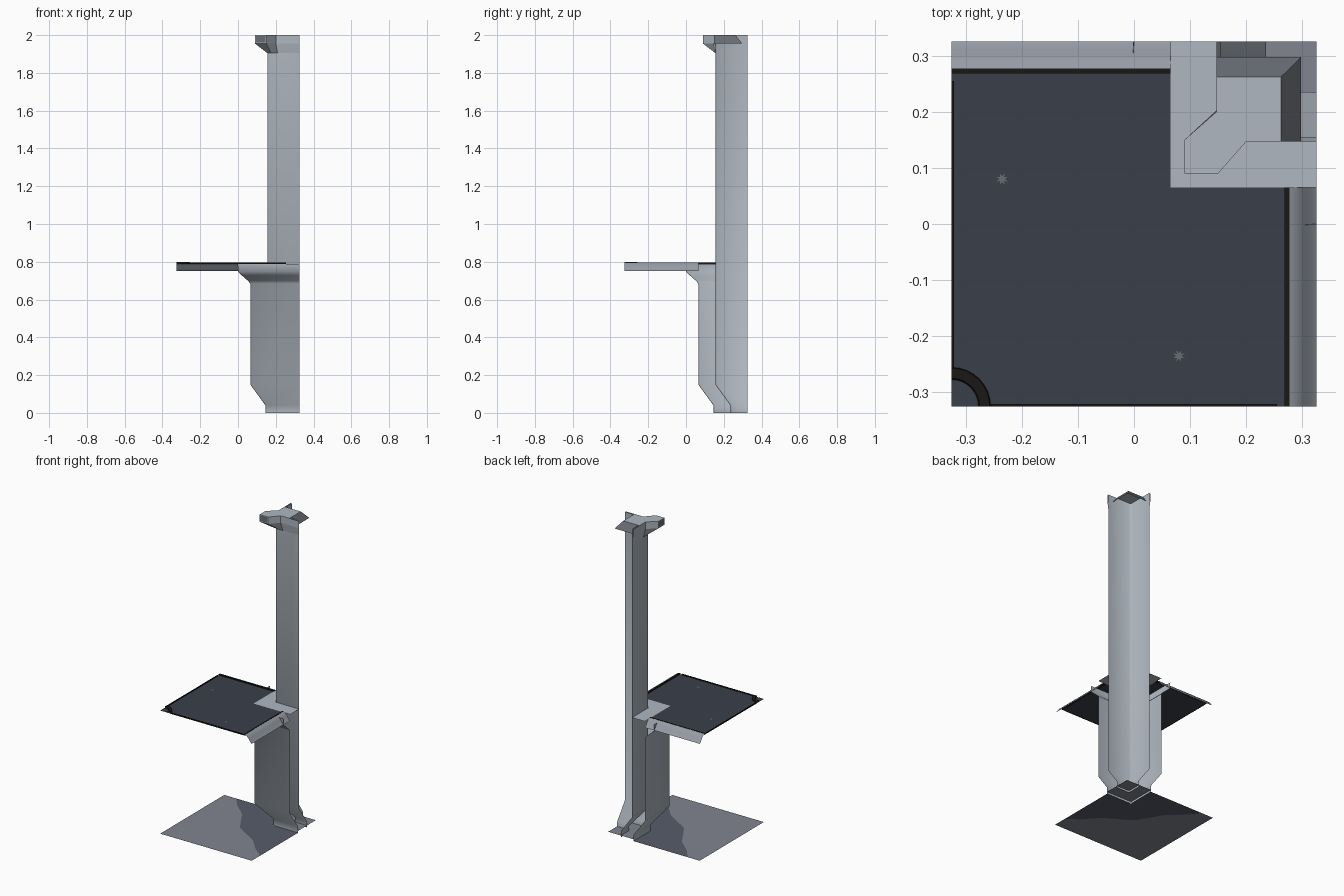
import bpy, math

if "Cube" in bpy.data.objects:
    bpy.data.objects.remove(bpy.data.objects["Cube"])

E = 0.325  # half width of the tile


def mat(name, r, g, b):
    m = bpy.data.materials.new(name)
    m.diffuse_color = (r, g, b, 1)
    m.use_nodes = True
    m.node_tree.nodes["Principled BSDF"].inputs["Base Color"].default_value = m.diffuse_color
    return m


WALL = mat("light_grey_wall", 0.43, 0.475, 0.525)
LIP = mat("mid_grey_lip", 0.31, 0.335, 0.38)
SHELF = mat("dark_slate", 0.042, 0.050, 0.067)
FLOOR = mat("floor_grey", 0.22, 0.235, 0.275)
SHADE = mat("dark_floor", 0.095, 0.107, 0.141)
BLACK = mat("black_rim", 0.010, 0.009, 0.008)
DARK = mat("dark_grey_trim", 0.14, 0.15, 0.175)


def make(name, verts, faces, m, both=False, smooth=False):
    """Mesh object; 'both' adds the copy reflected over the x = y diagonal."""
    verts, faces = list(verts), [list(f) for f in faces]
    if both:
        n = len(verts)
        faces += [[i + n for i in reversed(f)] for f in faces]
        verts += [(y, x, z) for x, y, z in verts]
    me = bpy.data.meshes.new(name)
    me.from_pydata(verts, [], faces)
    me.materials.append(m)
    ob = bpy.data.objects.new(name, me)
    bpy.context.collection.objects.link(ob)
    if smooth:
        bpy.ops.object.select_all(action='DESELECT')
        ob.select_set(True)
        bpy.context.view_layer.objects.active = ob
        bpy.ops.object.shade_smooth_by_angle(angle=math.radians(50))
    return ob


def flat(name, pts, z, m, both=False):
    return make(name, [(x, y, z) for x, y in pts], [range(len(pts))], m, both)


def loft(name, rows, m, both=False, smooth=False):
    """Quads between rows of equal point count."""
    n = len(rows[0])
    faces = [(r * n + i, r * n + i + 1, (r + 1) * n + i + 1, (r + 1) * n + i)
             for r in range(len(rows) - 1) for i in range(n - 1)]
    return make(name, [p for row in rows for p in row], faces, m, both, smooth)


def corner_wall(name, profile, m, c=0.008):
    """Sweep (offset, height) profile round the inner corner, open at the tile edge."""
    rows = []
    for d, z in profile:
        rows.append([(d, E, z), (d, d + c, z), (d + c, d, z), (E, d, z)])
    return loft(name, rows, m, smooth=True)


# Floor with a darker patch around the pillar foot
half = [(0.325, -0.24), (0.25, -0.18), (0.17, -0.09), (0.02, 0.0)]
edge = half + [(y, x) for x, y in reversed(half)]
flat("floor", [(-E, -E), (E, -E)] + edge + [(-E, E)], 0, FLOOR)
f = 0.145
flat("floor_dark_patch", list(reversed(edge)) + [(E, f), (f, f), (f, E)], 0, SHADE).data.flip_normals()
flat("foot_plate", [(f, f), (E, f), (E, E), (f, E)], 0.012, FLOOR)

# Tall pillar, lower panel and the ledge between them
corner_wall("pillar", [(0.235, 0), (0.235, 0.04), (0.155, 0.15), (0.155, 2.0)], WALL)
corner_wall("lower_panel", [(0.145, 0), (0.145, 0.04), (0.065, 0.15), (0.065, 0.685),
                            (0.052, 0.70), (0.02, 0.728), (0.0, 0.748), (-0.002, 0.787)], WALL)
corner_wall("ledge", [(0.065, 0.79), (0.155, 0.79)], WALL, c=0)

# Shelf top with the pillar corner cut out
s, k = 0.275, 0.065
flat("shelf", [(-E, -E), (s, -E), (s, k), (k, k), (k, s), (-E, s)], 0.79, SHELF)

# Rounded lip on the two outer shelf edges
prof = [(0.275, 0.797), (0.288, 0.792), (0.302, 0.778), (0.314, 0.759), (0.325, 0.75)]
loft("shelf_lip", [[(x, -E, z), (x, k, z)] for x, z in reversed(prof)], LIP, both=True, smooth=True)


# Thin black rims around the shelf
def rim(name, x0, x1, y0, y1):
    a, b = 0.789, 0.797
    rows = [[(x0, y0, a), (x0, y1, a)], [(x0, y0, b), (x0, y1, b)],
            [(x1, y0, b), (x1, y1, b)], [(x1, y0, a), (x1, y1, a)]]
    loft(name, rows, BLACK, both=True).data.flip_normals()


rim("outer_rim", 0.268, 0.277, -E, k)
rim("inner_rim", -E, -0.321, -0.255, 0.255)

# Quarter ring at the front left shelf corner
rows = []
for r, z in [(0.07, 0.788), (0.068, 0.798), (0.05, 0.798), (0.047, 0.788)]:
    rows.append([(-E + r * math.cos(t * math.pi / 16), -E + r * math.sin(t * math.pi / 16), z)
                 for t in range(9)])
loft("corner_ring", rows, BLACK).data.flip_normals()

# Small star-shaped bolts in the shelf
star = [((0.011 if i % 2 else 0.005) * math.cos(i * math.pi / 8),
         (0.011 if i % 2 else 0.005) * math.sin(i * math.pi / 8)) for i in range(16)]
flat("shelf_bolt", [(0.08 + x, -0.235 + y) for x, y in star], 0.792, DARK, both=True)

# Capital on top of the pillar: flare, riser and flat top
low = [(0.155, E), (0.155, 0.21), (0.155, 0.175), (0.155, 0.155),
       (0.175, 0.155), (0.21, 0.155), (E, 0.155)]
top = [(0.147, E), (0.147, 0.2), (0.09, 0.15), (0.09, 0.09),
       (0.15, 0.09), (0.2, 0.147), (E, 0.147)]
loft("capital", [[(x, y, 1.905) for x, y in low], [(x, y, 1.955) for x, y in top],
                 [(x, y, 2.0) for x, y in top]], WALL)
t = 0.262
flat("capital_top", [(0.147, t)] + top[1:-1] + [(t, 0.147), (t, t)], 2.0, WALL)

# Sloped trim behind the capital
loft("capital_trim", [[(0.298, 0.147, 1.955), (0.298, 0.298, 1.955)],
                      [(t, 0.147, 2.0), (t, t, 2.0)]], DARK, both=True)

# Dark inset plates on the capital nose
make("capital_plate", [(0.095, 0.089, 1.962), (0.145, 0.089, 1.962),
                       (0.145, 0.089, 1.996), (0.095, 0.089, 1.996)], [(0, 1, 2, 3)], DARK, both=True)
